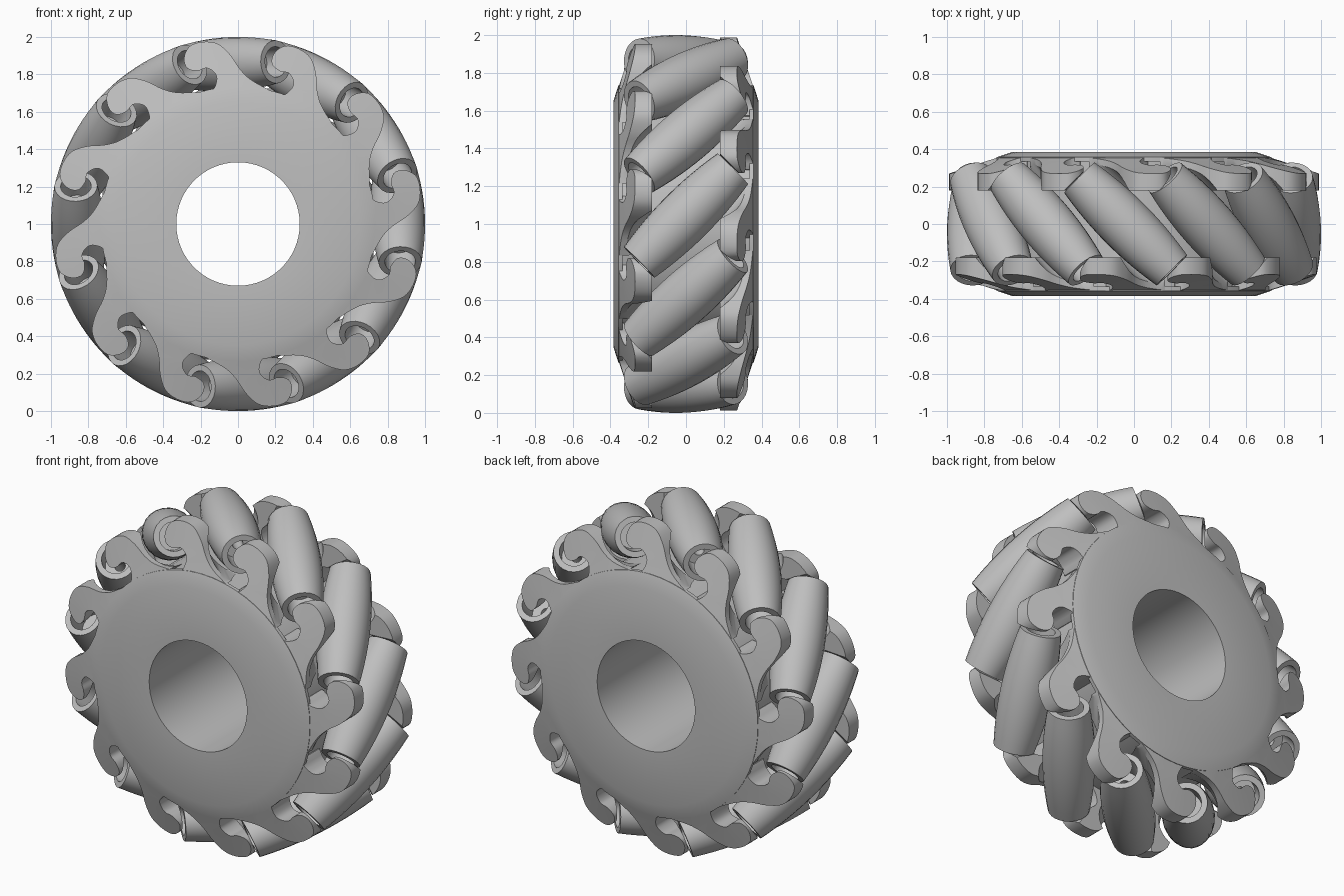
import bpy
import bmesh
import math
from mathutils import Matrix, Vector

COUNT = 12
STEP = math.tau / COUNT
CENTRE = Matrix.Translation((0, 0, 1))

if "Cube" in bpy.data.objects:
    bpy.data.objects.remove(bpy.data.objects["Cube"], do_unlink=True)

grey = bpy.data.materials.new("plain_grey")
grey.use_nodes = True
grey.diffuse_color = (0.52, 0.52, 0.52, 1)
grey.node_tree.nodes["Principled BSDF"].inputs["Base Color"].default_value = (0.52, 0.52, 0.52, 1)


def select(obj):
    bpy.ops.object.select_all(action="DESELECT")
    obj.select_set(True)
    bpy.context.view_layer.objects.active = obj


def add_object(name, mesh, matrix):
    obj = bpy.data.objects.new(name, mesh)
    bpy.context.collection.objects.link(obj)
    obj.matrix_world = matrix
    return obj


def make_object(name, bm, matrix):
    """Turn a closed bmesh into an object with outward normals."""
    bm.normal_update()
    bmesh.ops.recalc_face_normals(bm, faces=bm.faces)
    if bm.calc_volume(signed=True) < 0:
        bmesh.ops.reverse_faces(bm, faces=bm.faces)
    mesh = bpy.data.meshes.new(name)
    bm.to_mesh(mesh)
    bm.free()
    mesh.materials.append(grey)
    return add_object(name, mesh, matrix)


def smooth(obj):
    select(obj)
    bpy.ops.object.shade_smooth_by_angle(angle=math.radians(32))


def lathe(profile, axis, steps):
    """Spin a closed loop of (radius, height) points around an axis."""
    bm = bmesh.new()
    side = Vector((1, 0, 0))
    verts = [bm.verts.new(side * r + axis * h) for r, h in profile]
    edges = [bm.edges.new((verts[i - 1], verts[i])) for i in range(len(verts))]
    bmesh.ops.spin(bm, geom=verts + edges, cent=(0, 0, 0), axis=axis,
                   angle=math.tau, steps=steps)
    bmesh.ops.remove_doubles(bm, verts=bm.verts, dist=0.0005)
    return bm


def smooth_path(points, cuts=4):
    """Catmull-Rom curve through open control points."""
    pts = [Vector(p) for p in points]
    pts = [pts[0]] + pts + [pts[-1]]
    path = []
    for a, b, c, d in zip(pts, pts[1:], pts[2:], pts[3:]):
        for i in range(cuts):
            t = i / cuts
            path.append(0.5 * (2 * b + (c - a) * t + (2 * a - 5 * b + 4 * c - d) * t ** 2
                               + (3 * b - a - 3 * c + d) * t ** 3))
    return path + [pts[-1]]


def face_y(radius):
    """Front face depth: flat in the middle, coned towards the rim."""
    return -0.385 + 0.33 * max(0, radius - 0.65)


# Hub drum with bore and coned edges
half = [(0.33, -0.385), (0.65, -0.385), (0.735, face_y(0.735)), (0.735, -0.335), (0.705, -0.335)]
hub_profile = half + [(r, -h) for r, h in reversed(half)]
smooth(make_object("hub", lathe(hub_profile, Vector((0, 1, 0)), 60), CENTRE))

# Barrel roller with hollow ends
LENGTH = 0.35
outer = []
for i in range(13):
    s = LENGTH * (i / 6 - 1)
    outer.append((0.145 - 0.03 * (s / LENGTH) ** 2, s))
cup = [(0.082, LENGTH), (0.082, 0.2), (0.03, 0.2)]
roller_profile = outer + cup + [(r, -h) for r, h in reversed(cup)]
tilt = Vector((1, -1, 0)).to_track_quat("Z", "Y").to_matrix().to_4x4()
roller_matrix = Matrix.Translation((0, 0, 0.855)) @ tilt
first_turn = CENTRE @ Matrix.Rotation(math.radians(-3), 4, "Y")
first_roller = make_object("roller_1", lathe(roller_profile, Vector((0, 0, 1)), 24),
                           first_turn @ roller_matrix)
smooth(first_roller)

# Curled hook arm: outline of sideways and radial positions
outline = smooth_path([
    (0.34, 0.56), (0.25, 0.65), (0.30, 0.685), (0.332, 0.72), (0.334, 0.755),
    (0.312, 0.792), (0.265, 0.805), (0.226, 0.845), (0.24, 0.90), (0.30, 0.938),
    (0.375, 0.918), (0.435, 0.865), (0.458, 0.78), (0.46, 0.69), (0.478, 0.61),
    (0.53, 0.51)])
arm_bm = bmesh.new()
front = [arm_bm.verts.new((p.x, face_y(p.length) + 0.003, p.y)) for p in outline]
back = [arm_bm.verts.new((p.x, -0.18, p.y)) for p in outline]
for i in range(len(outline)):
    arm_bm.faces.new((front[i - 1], front[i], back[i], back[i - 1]))
caps = [arm_bm.faces.new(front), arm_bm.faces.new(back)]
arm_bm.normal_update()
bmesh.ops.triangulate(arm_bm, faces=caps)
first_arm = make_object("front_arm_1", arm_bm, first_turn)

# Carve running clearance for the arm's own roller and the next one
for k in range(2):
    cutter_bm = bmesh.new()
    bmesh.ops.create_cone(cutter_bm, cap_ends=True, segments=40, radius1=0.165,
                          radius2=0.165, depth=2 * LENGTH + 0.012)
    cutter = make_object("clearance_cutter", cutter_bm,
                         first_turn @ Matrix.Rotation(STEP * k, 4, "Y") @ roller_matrix)
    cutter.hide_render = True
    cut = first_arm.modifiers.new("clearance", "BOOLEAN")
    cut.operation = "DIFFERENCE"
    cut.solver = "EXACT"
    cut.object = cutter
    bpy.context.view_layer.update()
    select(first_arm)
    bpy.ops.object.modifier_apply(modifier=cut.name)
    bpy.data.objects.remove(cutter, do_unlink=True)
smooth(first_arm)

# Repeat rollers and both sets of arms around the wheel
flip = Matrix.Rotation(math.pi, 4, "Z")
for k in range(COUNT):
    turn = first_turn @ Matrix.Rotation(STEP * k, 4, "Y")
    if k > 0:
        add_object(f"roller_{k + 1}", first_roller.data, turn @ roller_matrix)
        add_object(f"front_arm_{k + 1}", first_arm.data, turn)
    add_object(f"back_arm_{k + 1}", first_arm.data, turn @ flip)
